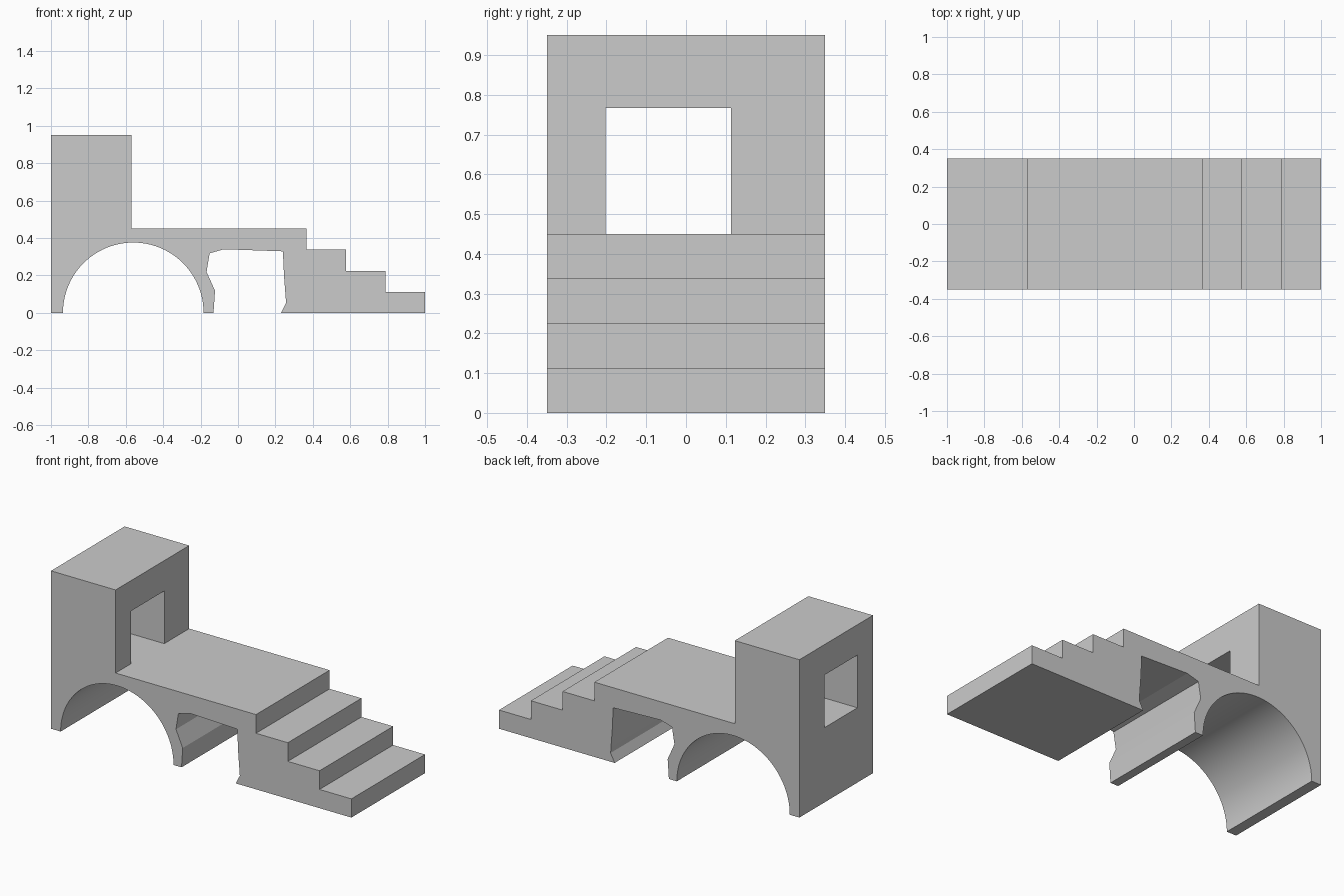
import bpy, bmesh
from math import pi, cos, sin

if "Cube" in bpy.data.objects:
    bpy.data.objects.remove(bpy.data.objects["Cube"])


def prism(name, profile, y0, y1):
    """Extrude a closed x-z outline from y0 to y1."""
    bm = bmesh.new()
    face = bm.faces.new([bm.verts.new((x, y0, z)) for x, z in profile])
    ext = bmesh.ops.extrude_face_region(bm, geom=[face])
    for v in ext["geom"]:
        if isinstance(v, bmesh.types.BMVert):
            v.co.y = y1
    bmesh.ops.recalc_face_normals(bm, faces=bm.faces)
    mesh = bpy.data.meshes.new(name)
    bm.to_mesh(mesh)
    bm.free()
    obj = bpy.data.objects.new(name, mesh)
    bpy.context.collection.objects.link(obj)
    return obj


DECK, HALF, TOWER_X = 0.45, 0.35, -0.57

# Tower and deck outline
profile = [(-1, 0), (-1, 0.95), (TOWER_X, 0.95), (TOWER_X, DECK)]

# Four stair treads down to the right
edges = [0.365, 0.577, 0.788, 1.0]
for i, x in enumerate(edges):
    profile += [(x, DECK * (4 - i) / 4), (x, DECK * (3 - i) / 4)]

# Rugged cave opening
profile += [(0.23, 0), (0.257, 0.053), (0.246, 0.198), (0.24, 0.329),
            (-0.075, 0.34), (-0.152, 0.318), (-0.168, 0.219),
            (-0.123, 0.118), (-0.131, 0)]

# Round arch under the tower
N, CX, R = 48, -0.56, 0.376
for i in range(N + 1):
    a = pi * i / N
    profile.append((CX + R * cos(a), 0 if i in (0, N) else R * sin(a)))

body = prism("castle_bridge", profile, -HALF, HALF)

# Doorway through the tower, level with the deck
cutter = prism("doorway_cutter", [(-1.1, DECK), (-1.1, 0.767),
                                  (-0.5, 0.767), (-0.5, DECK)], -0.202, 0.113)
cutter.hide_render = True
mod = body.modifiers.new("doorway", "BOOLEAN")
mod.operation = "DIFFERENCE"
mod.solver = "EXACT"
mod.object = cutter

# Bake the doorway, then smooth only the arch
bpy.context.view_layer.objects.active = body
body.select_set(True)
bpy.ops.object.modifier_apply(modifier=mod.name)
bpy.data.objects.remove(cutter)
bpy.ops.object.shade_smooth_by_angle(angle=0.15)
